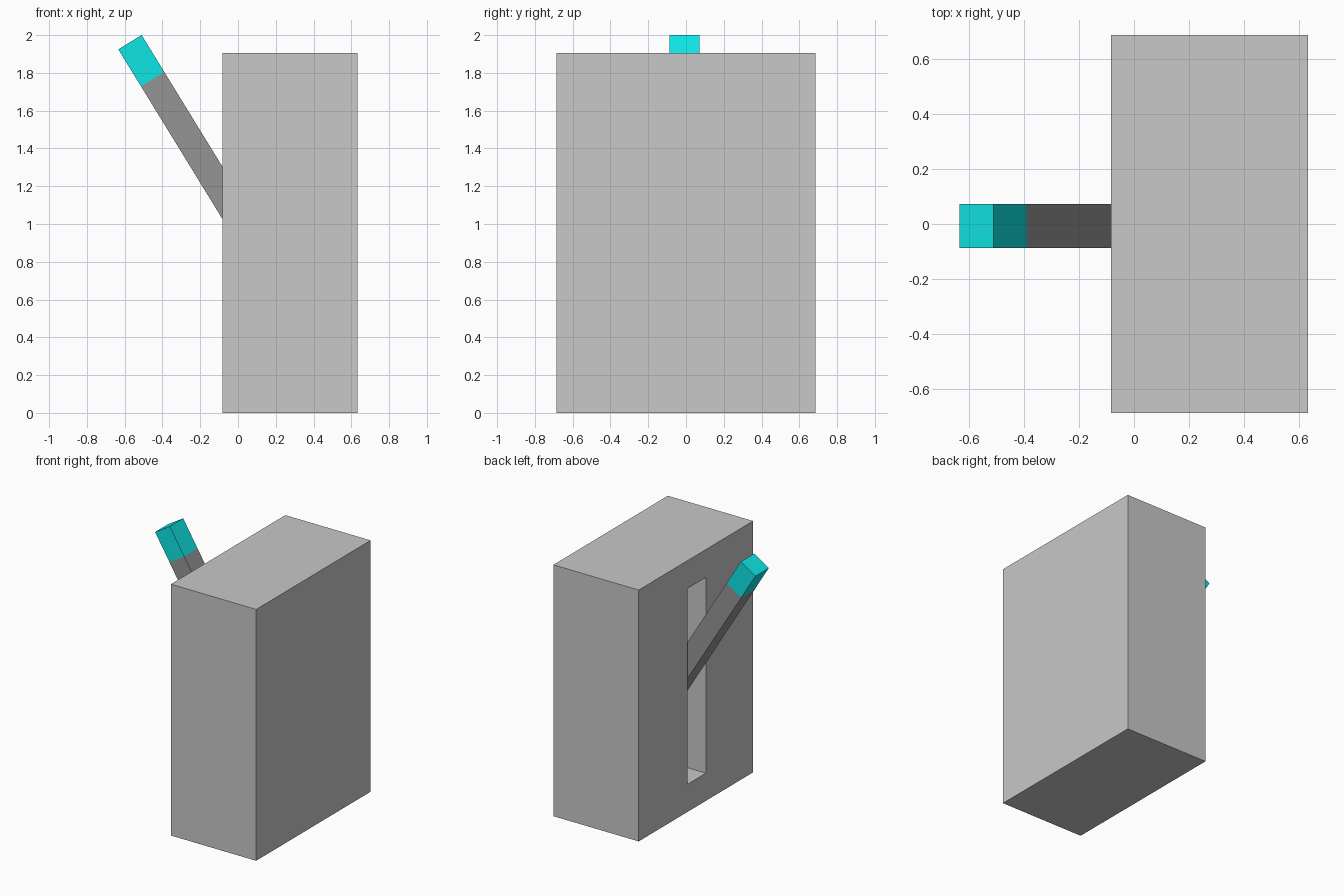
import bpy, bmesh
from mathutils import Matrix, Vector

cube = bpy.data.objects.get("Cube")
if cube:
    bpy.data.objects.remove(cube, do_unlink=True)


def material(name, rgb):
    mat = bpy.data.materials.new(name)
    mat.use_nodes = True
    mat.diffuse_color = (*rgb, 1)
    mat.node_tree.nodes["Principled BSDF"].inputs["Base Color"].default_value = (*rgb, 1)
    return mat


def box_mesh(low, high):
    """Box spanning two opposite corners."""
    low, high = Vector(low), Vector(high)
    bm = bmesh.new()
    bmesh.ops.create_cube(bm, size=1)
    bm.transform(Matrix.Translation((low + high) / 2) @ Matrix.Diagonal((*(high - low), 1)))
    return bm


def finish(bm, name, mat):
    bmesh.ops.recalc_face_normals(bm, faces=bm.faces)
    mesh = bpy.data.meshes.new(name)
    bm.to_mesh(mesh)
    bm.free()
    mesh.materials.append(mat)
    obj = bpy.data.objects.new(name, mesh)
    bpy.context.collection.objects.link(obj)
    return obj


light_grey = material("light grey", (0.58, 0.58, 0.58))
dark_grey = material("dark grey", (0.3, 0.3, 0.3))
cyan = material("cyan", (0.005, 0.78, 0.78))

# Housing with a tall slot sunk into its -x side
bm = box_mesh((-0.083, -0.685, 0), (0.632, 0.685, 1.905))
bm.faces.ensure_lookup_table()
side = min(bm.faces, key=lambda f: f.calc_center_median().x)
bmesh.ops.inset_individual(bm, faces=[side], thickness=0.2)
mid = side.calc_center_median()
for v in side.verts:
    v.co.y = 0.102 if v.co.y > mid.y else -0.12
    v.co.z = 1.693 if v.co.z > mid.z else 0.21
floor = bmesh.ops.extrude_discrete_faces(bm, faces=[side])["faces"][0]
bmesh.ops.translate(bm, verts=floor.verts, vec=(0.36, 0, 0))
finish(bm, "housing", light_grey)

# Lever frame: origin at the tip, local z running out along the bar
out = Vector((-0.523, 0, 0.852)).normalized()
across = Vector((0, 1, 0)).cross(out)
tip = Vector((-0.572, -0.0075, 1.9625))
frame = Matrix((across, (0, 1, 0), out)).transposed().to_4x4()
frame.translation = tip

# Lever bar reaching into the slot, and its coloured end
for name, bottom, top, mat in (("lever_bar", -1.3, -0.23, dark_grey),
                               ("lever_tip", -0.23, 0, cyan)):
    bm = box_mesh((-0.0725, -0.08, bottom), (0.0725, 0.08, top))
    bm.transform(frame)
    finish(bm, name, mat)
